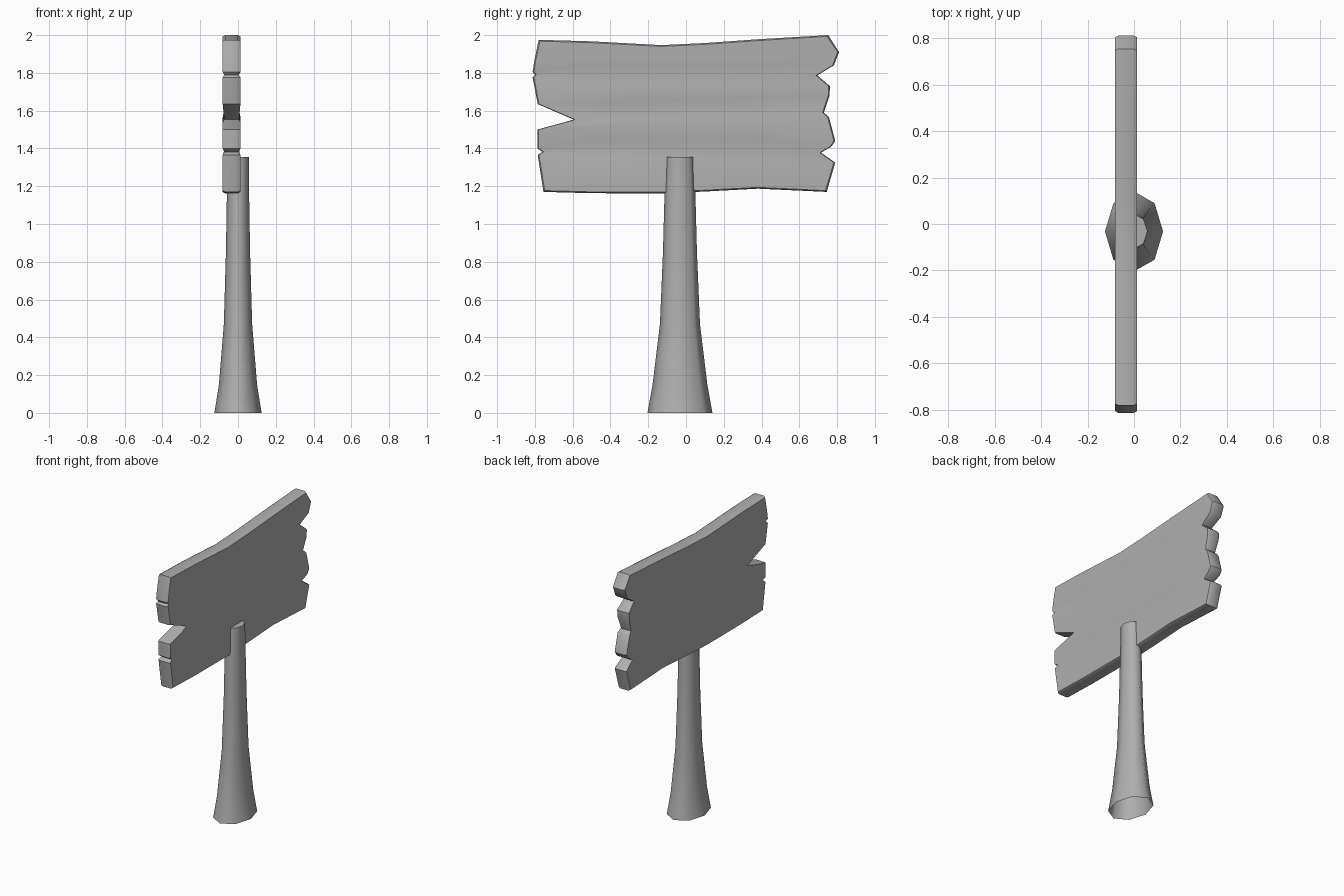
import bpy, bmesh
from math import cos, sin, pi, radians

if "Cube" in bpy.data.objects:
    bpy.data.objects.remove(bpy.data.objects["Cube"])

grey = bpy.data.materials.new("dark_grey")
grey.diffuse_color = (0.43, 0.43, 0.43, 1)
grey.use_nodes = True
grey.node_tree.nodes["Principled BSDF"].inputs["Base Color"].default_value = grey.diffuse_color


def finish(name, bm, angle):
    bmesh.ops.recalc_face_normals(bm, faces=bm.faces)
    me = bpy.data.meshes.new(name)
    bm.to_mesh(me)
    bm.free()
    me.materials.append(grey)
    ob = bpy.data.objects.new(name, me)
    bpy.context.collection.objects.link(ob)
    bpy.ops.object.select_all(action='DESELECT')
    ob.select_set(True)
    bpy.context.view_layer.objects.active = ob
    bpy.ops.object.shade_smooth_by_angle(angle=radians(angle))
    return ob


# Board: rows from bottom to top (left y, z, right y, z, groove depth, inner z values)
COLS = [-0.5, -0.13, 0.1, 0.38]
ROWS = [
    (-.755, 1.17, .745, 1.17, 0, [1.163, 1.162, 1.172, 1.187]),
    (-.785, 1.365, .79, 1.325, 0, None),
    (-.76, 1.382, .715, 1.378, .008, [1.388] * 4),
    (-.787, 1.40, .77, 1.41, 0, [1.44] * 4),
    (-.787, 1.50, .79, 1.44, 0, [1.51] * 4),
    (-.65, 1.537, .757, 1.565, 0, [1.54, 1.56, 1.565, 1.565]),
    (-.595, 1.553, .73, 1.59, .008, [1.575, 1.605, 1.608, 1.603]),
    (-.785, 1.635, .76, 1.68, 0, None),
    (-.812, 1.775, .762, 1.73, 0, [1.74] * 4),
    (-.80, 1.79, .695, 1.787, .008, [1.787] * 4),
    (-.812, 1.805, .783, 1.84, 0, [1.84] * 4),
    (-.802, 1.87, .81, 1.91, 0, [1.88] * 4),
    (-.78, 1.975, .753, 2.0, 0, [1.967, 1.947, 1.958, 1.978]),
]
XC, HALF, BEV, INSET = -0.034, 0.047, 0.013, 0.007
NR, NC = len(ROWS), len(COLS) + 2


def point(r, c):
    ly, lz, ry, rz, g, mids = ROWS[r]
    if c == 0:
        return ly, lz, g
    if c == NC - 1:
        return ry, rz, g
    y = COLS[c - 1]
    z = mids[c - 1] if mids else lz + (rz - lz) * (y - ly) / (ry - ly)
    return y, z, g


# Perimeter of the grid, in order
border = ([(0, c) for c in range(NC)] + [(r, NC - 1) for r in range(1, NR)]
          + [(NR - 1, c) for c in range(NC - 2, -1, -1)] + [(r, 0) for r in range(NR - 2, 0, -1)])

bm = bmesh.new()
rims = []
for s in (1, -1):
    grid = {}
    for r in range(NR):
        for c in range(NC):
            y, z, g = point(r, c)
            y += INSET * ((c == 0) - (c == NC - 1))
            z += INSET * ((r == 0) - (r == NR - 1))
            grid[r, c] = bm.verts.new((XC + s * (HALF - g), y, z))
    for r in range(NR - 1):
        for c in range(NC - 1):
            bm.faces.new((grid[r, c], grid[r, c + 1], grid[r + 1, c + 1], grid[r + 1, c]))
    # chamfer out to the rim
    rim = []
    for k in border:
        y, z, g = point(*k)
        rim.append(bm.verts.new((XC + s * (HALF - g - BEV), y, z)))
    for i in range(len(border)):
        j = (i + 1) % len(border)
        bm.faces.new((grid[border[i]], grid[border[j]], rim[j], rim[i]))
    rims.append(rim)
# side wall between both rims
a, b = rims
for i in range(len(a)):
    j = (i + 1) % len(a)
    bm.faces.new((a[i], a[j], b[j], b[i]))
finish("sign_board", bm, 40)

# Post: flared eight-sided loft, open underneath (z, x radius, y radius)
bm = bmesh.new()
rings = []
for z, rx, ry in [(0, .125, .172), (.15, .101, .145), (.47, .075, .106),
                  (.85, .064, .09), (1.15, .059, .082), (1.355, .058, .075)]:
    rings.append([bm.verts.new((rx * cos(i * pi / 4), -.032 + ry * sin(i * pi / 4), z))
                  for i in range(8)])
for lo, hi in zip(rings, rings[1:]):
    for i in range(8):
        j = (i + 1) % 8
        bm.faces.new((lo[i], lo[j], hi[j], hi[i]))
bm.faces.new(rings[-1])
finish("post", bm, 75)
